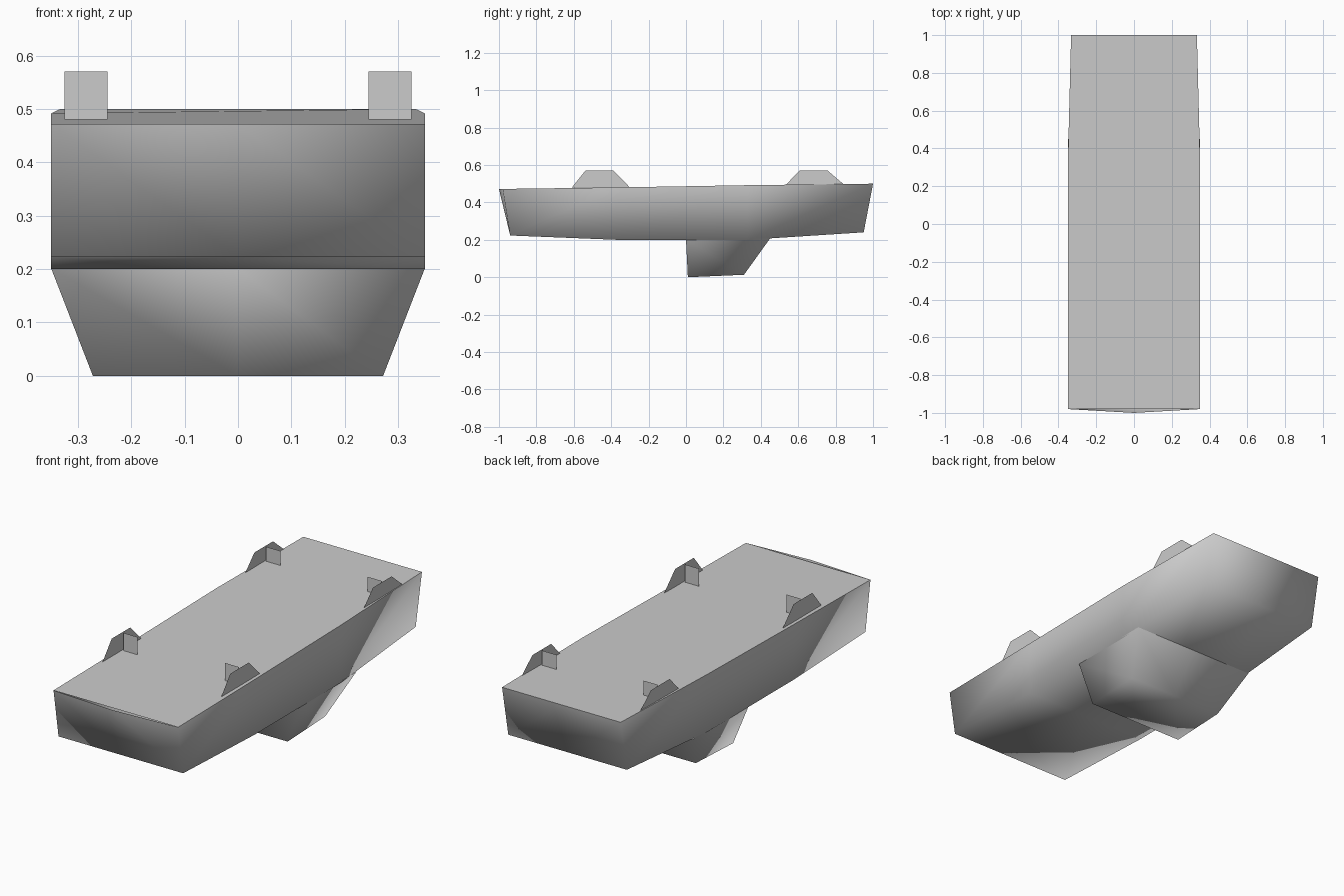
import bpy
import bmesh

if "Cube" in bpy.data.objects:
    bpy.data.objects.remove(bpy.data.objects["Cube"])

grey = bpy.data.materials.new("light_grey")
grey.use_nodes = True
COLOUR = (0.6, 0.6, 0.6, 1)
grey.diffuse_color = COLOUR
grey.node_tree.nodes["Principled BSDF"].inputs["Base Color"].default_value = COLOUR


def finish(name, bm, smooth):
    """Turn a bmesh into a named, coloured object."""
    bmesh.ops.recalc_face_normals(bm, faces=bm.faces)
    for face in bm.faces:
        face.smooth = smooth
    mesh = bpy.data.meshes.new(name)
    bm.to_mesh(mesh)
    bm.free()
    mesh.materials.append(grey)
    obj = bpy.data.objects.new(name, mesh)
    bpy.context.collection.objects.link(obj)
    return obj


def sheet(name, points):
    """One flat face through the given points."""
    bm = bmesh.new()
    bm.faces.new([bm.verts.new(p) for p in points])
    return finish(name, bm, False)


def loft(bm, sections):
    """Bridge equal rows of points with quads; return the vertex rows."""
    rows = [[bm.verts.new(p) for p in row] for row in sections]
    for a, b in zip(rows, rows[1:]):
        for i in range(len(a) - 1):
            bm.faces.new((a[i], a[i + 1], b[i + 1], b[i]))
    return rows


# Hull: open tub of U sections (half width, top y, top z, bottom y, bottom z)
stations = [
    (0.35, -0.98, 0.472, -0.94, 0.223),
    (0.35, -0.37, 0.48, -0.37, 0.2),
    (0.35, 0.33, 0.492, 0.33, 0.2),
    (0.333, 1.0, 0.5, 0.95, 0.24),
]
bm = bmesh.new()
rows = loft(bm, [
    [(-w, ty, tz), (-w, by, bz), (0, by, bz), (w, by, bz), (w, ty, tz)]
    for w, ty, tz, by, bz in stations
])
# End walls, the front one bowed outwards along its top
for row, top_y in ((rows[0], -1.0), (rows[-1], 1.0)):
    mid = bm.verts.new((0, top_y, row[0].co.z))
    bm.faces.new((row[0], row[1], row[2], mid))
    bm.faces.new((mid, row[2], row[3], row[4]))
finish("hull", bm, True)

# Deck: flat sheet closing the tub
outline = [(w, ty, tz) for w, ty, tz, by, bz in stations]
sheet("deck", outline + [(-x, y, z) for x, y, z in reversed(outline)])

# Keel: tapered sump under the rear half, with a centre line
bm = bmesh.new()
keel_profile = [(0.35, 0.0, 0.201), (0.272, 0.01, 0.0),
                (0.272, 0.31, 0.013), (0.35, 0.45, 0.208)]
rows = loft(bm, [[(-w, y, z), (0, y, z), (w, y, z)] for w, y, z in keel_profile])
for side in (0, 2):
    bm.faces.new([row[side] for row in rows])
finish("keel", bm, True)

# Mounts: an upright side plate and a cross plate at each corner
for end, y, z in (("front", -0.455, 0.48), ("rear", 0.69, 0.495)):
    for side, s in (("left", 1), ("right", -1)):
        sheet(f"{end}_{side}_mount_plate", [
            (s * 0.333, y + dy, h) for dy, h in
            ((-0.155, z), (-0.083, 0.57), (0.067, 0.57), (0.155, z))])
        sheet(f"{end}_{side}_mount_cross_plate", [
            (s * x, y, h) for x, h in
            ((0.245, z), (0.325, z), (0.325, 0.57), (0.245, 0.57))])
